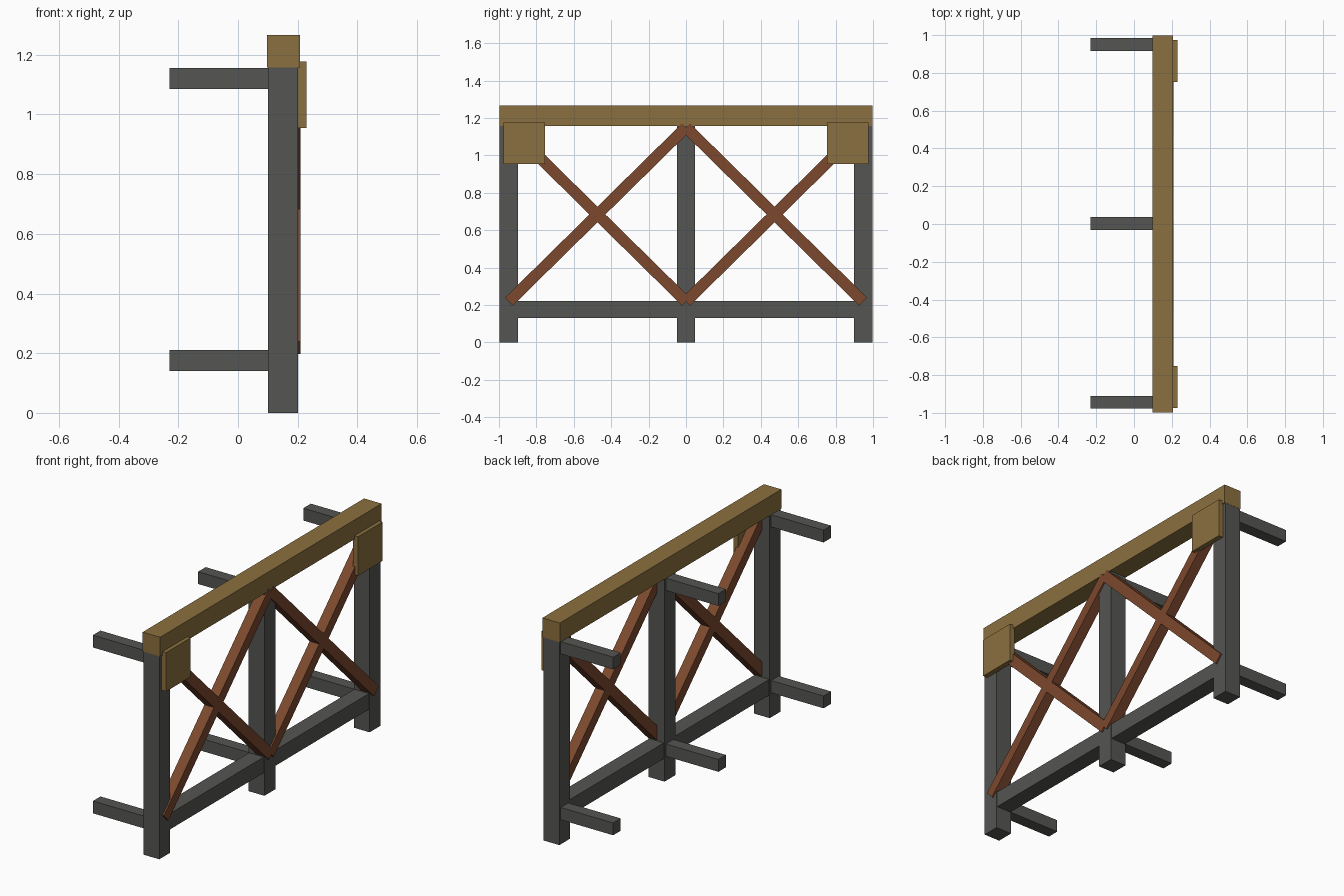
import bpy
from mathutils import Matrix, Vector
from math import atan2

if "Cube" in bpy.data.objects:
    bpy.data.objects.remove(bpy.data.objects["Cube"])


def material(name, rgb):
    m = bpy.data.materials.new(name)
    m.diffuse_color = (*rgb, 1)
    m.use_nodes = True
    m.node_tree.nodes["Principled BSDF"].inputs["Base Color"].default_value = m.diffuse_color
    return m


IRON = material("dark_grey", (0.09, 0.09, 0.085))
WOOD = material("tan_wood", (0.26, 0.16, 0.05))
RUST = material("red_brown", (0.20, 0.065, 0.027))


def box(name, x, y, z, mat):
    """Box from (min, max) ranges on each axis."""
    bpy.ops.mesh.primitive_cube_add(size=1)
    o = bpy.context.object
    o.name = name
    ranges = (x, y, z)
    size = [b - a for a, b in ranges]
    centre = Vector([(a + b) / 2 for a, b in ranges])
    o.data.transform(Matrix.Diagonal((*size, 1)))
    o.location = centre
    o.data.materials.append(mat)
    return o


def brace(name, start, end):
    """Square diagonal bar between two (y, z) points."""
    a, b = Vector(start), Vector(end)
    d = b - a
    o = box(name, (0.15, 0.21), (0, d.length), (-0.03, 0.03), RUST)
    mid = (a + b) / 2
    o.location = (0.18, mid.x, mid.y)
    o.rotation_euler.x = atan2(d.y, d.x)


# Posts with two rear pegs each
for side, y in (("left", -0.947), ("middle", 0.0), ("right", 0.947)):
    box(side + "_post", (0.101, 0.201), (y - 0.049, y + 0.049), (0, 1.157), IRON)
    for level, z in (("lower", 0.175), ("upper", 1.12)):
        box(f"{side}_{level}_peg", (-0.23, 0.11),
            (y - 0.031, y + 0.037), (z - 0.035, z + 0.035), IRON)

# Horizontal members
box("bottom_rail", (0.105, 0.197), (-0.93, 0.93), (0.13, 0.22), IRON)
box("top_beam", (0.097, 0.207), (-0.997, 0.997), (1.157, 1.267), WOOD)

# Crossed braces and corner plates, mirrored on both sides
for side, s in (("left", -1), ("right", 1)):
    brace(side + "_rising_brace", (s * 0.947, 0.218), (0, 1.15))
    brace(side + "_falling_brace", (0, 0.218), (s * 0.947, 1.15))
    y = sorted((s * 0.753, s * 0.975))
    box(side + "_corner_plate", (0.199, 0.229), y, (0.955, 1.177), WOOD)
